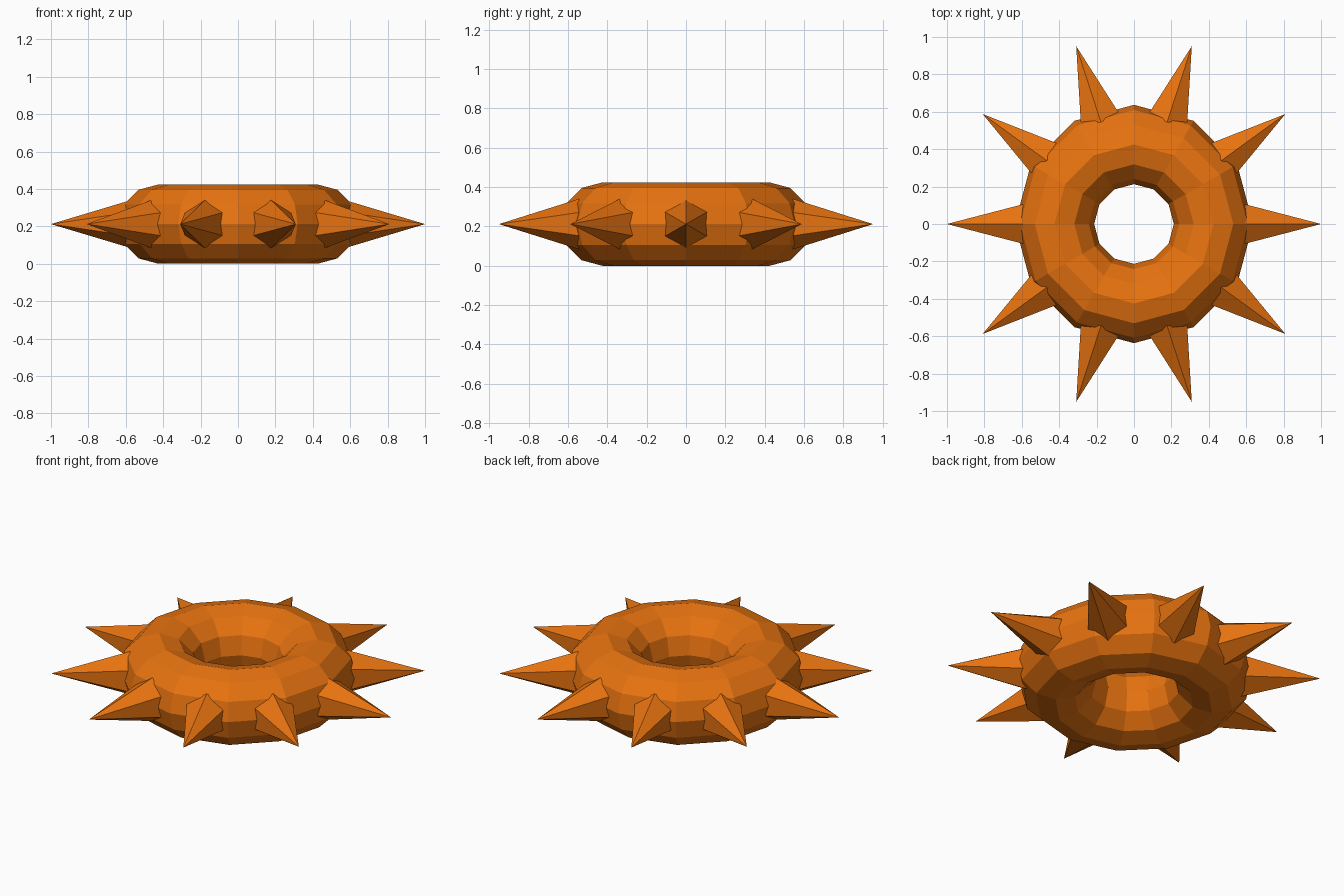
import bpy, bmesh
from math import pi
from mathutils import Matrix

if "Cube" in bpy.data.objects:
    bpy.data.objects.remove(bpy.data.objects["Cube"])

R, r, SIDES = 0.425, 0.212, 12
TIP, BASE, SPIKE_R, SPIKES = 1.0, 0.573, 0.128, 10

orange = bpy.data.materials.new("orange")
orange.diffuse_color = (0.8, 0.17, 0.005, 1)
orange.use_nodes = True
orange.node_tree.nodes["Principled BSDF"].inputs["Base Color"].default_value = orange.diffuse_color

# Low-poly ring
bpy.ops.mesh.primitive_torus_add(major_segments=SIDES, minor_segments=SIDES,
                                 major_radius=R, minor_radius=r, location=(0, 0, r))
ring = bpy.context.object
ring.name = "ring"
ring.data.materials.append(orange)
for p in ring.data.polygons:
    p.use_smooth = False

# Six-sided spike pointing along +x, one corner up, its base sunk into the ring
axes = Matrix(((0, 0, 1, 0), (1, 0, 0, 0), (0, 1, 0, 0), (0, 0, 0, 1)))
bm = bmesh.new()
bmesh.ops.create_cone(bm, cap_ends=True, segments=6, radius1=SPIKE_R, radius2=0,
                      depth=TIP - BASE,
                      matrix=Matrix.Translation(((TIP + BASE) / 2, 0, 0)) @ axes)
bmesh.ops.remove_doubles(bm, verts=bm.verts, dist=1e-5)
spike_mesh = bpy.data.meshes.new("spike")
bm.to_mesh(spike_mesh)
bm.free()
spike_mesh.materials.append(orange)

# Spikes around the rim
for i in range(SPIKES):
    spike = bpy.data.objects.new(f"spike_{i + 1}", spike_mesh)
    spike.location.z = r
    spike.rotation_euler.z = 2 * pi * i / SPIKES
    bpy.context.collection.objects.link(spike)
